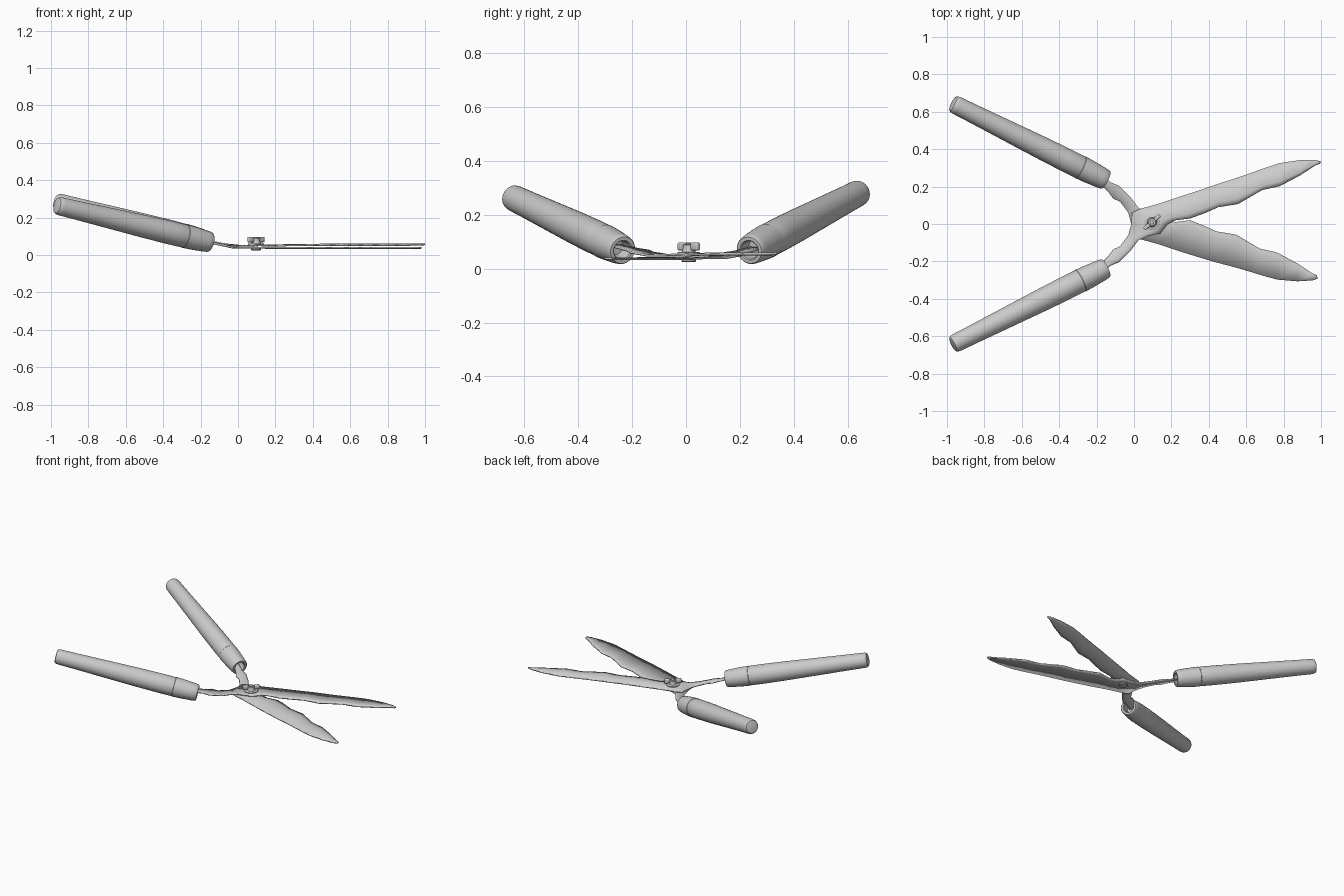
import bpy, bmesh, math
from mathutils import Vector, Matrix

if "Cube" in bpy.data.objects:
    bpy.data.objects.remove(bpy.data.objects["Cube"])

# one half, handle end to tip: (outer x, outer y, inner x, inner y)
PAIRS = [(-.26, -.27, -.24, -.31), (-.18, -.215, -.16, -.25), (-.14, -.175, -.12, -.22),
         (-.11, -.135, -.08, -.205), (-.075, -.12, -.02, -.145), (-.03, -.06, .025, -.085),
         (-.015, 0, .08, -.065), (-.01, .06, .14, -.05), (.03, .08, .18, 0),
         (.12, .105, .22, .02), (.24, .145, .3, .03), (.35, .18, .38, .059),
         (.45, .215, .45, .09), (.56, .25, .556, .107), (.64, .278, .62, .144),
         (.7, .3, .685, .182), (.78, .326, .78, .203), (.89, .342, .89, .262),
         (.97, .342, .97, .315), (1, .335, .995, .325)]
PIVOT = Vector((.096, .01, 0))


def finish(name, bm, angle=35):
    bmesh.ops.recalc_face_normals(bm, faces=bm.faces)
    me = bpy.data.meshes.new(name)
    bm.to_mesh(me)
    bm.free()
    ob = bpy.data.objects.new(name, me)
    bpy.context.collection.objects.link(ob)
    bpy.ops.object.select_all(action='DESELECT')
    ob.select_set(True)
    bpy.context.view_layer.objects.active = ob
    bpy.ops.object.shade_smooth_by_angle(angle=math.radians(angle))
    return ob


def blade(name, z0, z1, mirror):
    # blade and bent neck as one strip with a ground cutting edge
    bm = bmesh.new()
    rows = []
    for ox, oy, ix, iy in PAIRS:
        if mirror:
            oy = -oy + .06 * max(0, ox - .3)
            iy = -iy + .05 * min(1, max(0, (ix - .1) / .2))
            if ox > .3:
                ox, ix = ox * .982, ix * .982
        a, b = Vector((ox, oy, 0)), Vector((ix, iy, 0))
        row = []
        for f in (0, .8, 1):
            p = a.lerp(b, f)
            p.z = z0 + (z1 - z0) * min(1, max(0, p.x / .4)) + .21 * max(0, -.03 - p.x)
            if f == 1 and p.x > .17:
                p.z -= .003
            row.append(bm.verts.new(p))
        rows.append(row)
    for r, s in zip(rows, rows[1:]):
        for i in range(2):
            bm.faces.new((r[i], r[i + 1], s[i + 1], s[i]))
    ob = finish(name, bm, 25)
    mod = ob.modifiers.new("thickness", 'SOLIDIFY')
    mod.thickness = .008
    mod.offset = 0
    return ob


def lathe(name, profile, start, axis, n=32):
    # revolve (distance, radius) points about an axis
    bm = bmesh.new()
    mat = Matrix.Translation(start) @ axis.to_track_quat('Z', 'Y').to_matrix().to_4x4()
    rings = []
    for d, r in profile:
        rings.append([bm.verts.new(mat @ Vector((r * math.cos(2 * math.pi * i / n),
                      r * math.sin(2 * math.pi * i / n), d))) for i in range(n)])
    for p, q in zip(rings, rings[1:]):
        for i in range(n):
            j = (i + 1) % n
            bm.faces.new((p[i], p[j], q[j], q[i]))
    bm.faces.new(rings[0])
    bm.faces.new(rings[-1])
    return finish(name, bm)


blade("upper_blade", .049, .056, False)
blade("lower_blade", .039, .038, True)

# handles: hollow collar and tapered grip
for side, s, zf in (("left", 1, .283), ("right", -1, .265)):
    near = Vector((-.15, s * .235, .068))
    far = Vector((-.97, s * .645, zf))
    axis = far - near
    L = axis.length
    lathe(side + "_collar", [(.06, .03), (.004, .034), (0, .038), (0, .05), (.006, .054),
                             (.03, .057), (.1, .062), (.155, .064), (.158, .062)], near, axis)
    lathe(side + "_grip", [(.14, .058), (.157, .0625), (.25, .063), (.4, .061), (.6, .056),
                           (.8, .051), (L - .03, .049), (L - .012, .047), (L - .003, .042),
                           (L, .034)], near, axis)

# pivot bolt
up = Vector((0, 0, 1))
lathe("bolt_head", [(.025, .024), (.028, .027), (.036, .027)], PIVOT, up)
lathe("washer", [(.052, .042), (.06, .042), (.062, .039)], PIVOT, up)
lathe("nut_hub", [(.06, .027), (.072, .022), (.088, .022), (.09, .02), (.09, .014),
                  (.084, .014)], PIVOT, up)
lathe("bolt_shaft", [(.03, .012), (.094, .012), (.096, .009)], PIVOT, up, 20)

# wings of the nut
for k, s in enumerate((1, -1)):
    bm = bmesh.new()
    bmesh.ops.create_cube(bm, size=1, matrix=Matrix.Translation(PIVOT + Vector((0, 0, .082)))
                          @ Matrix.Rotation(math.radians(41), 4, 'Z')
                          @ Matrix.Translation((s * .037, 0, 0))
                          @ Matrix.Diagonal((.038, .02, .029, 1)))
    bmesh.ops.bevel(bm, geom=bm.edges[:], offset=.006, segments=3, affect='EDGES', profile=.5)
    finish("nut_wing_%d" % (k + 1), bm, 40)
